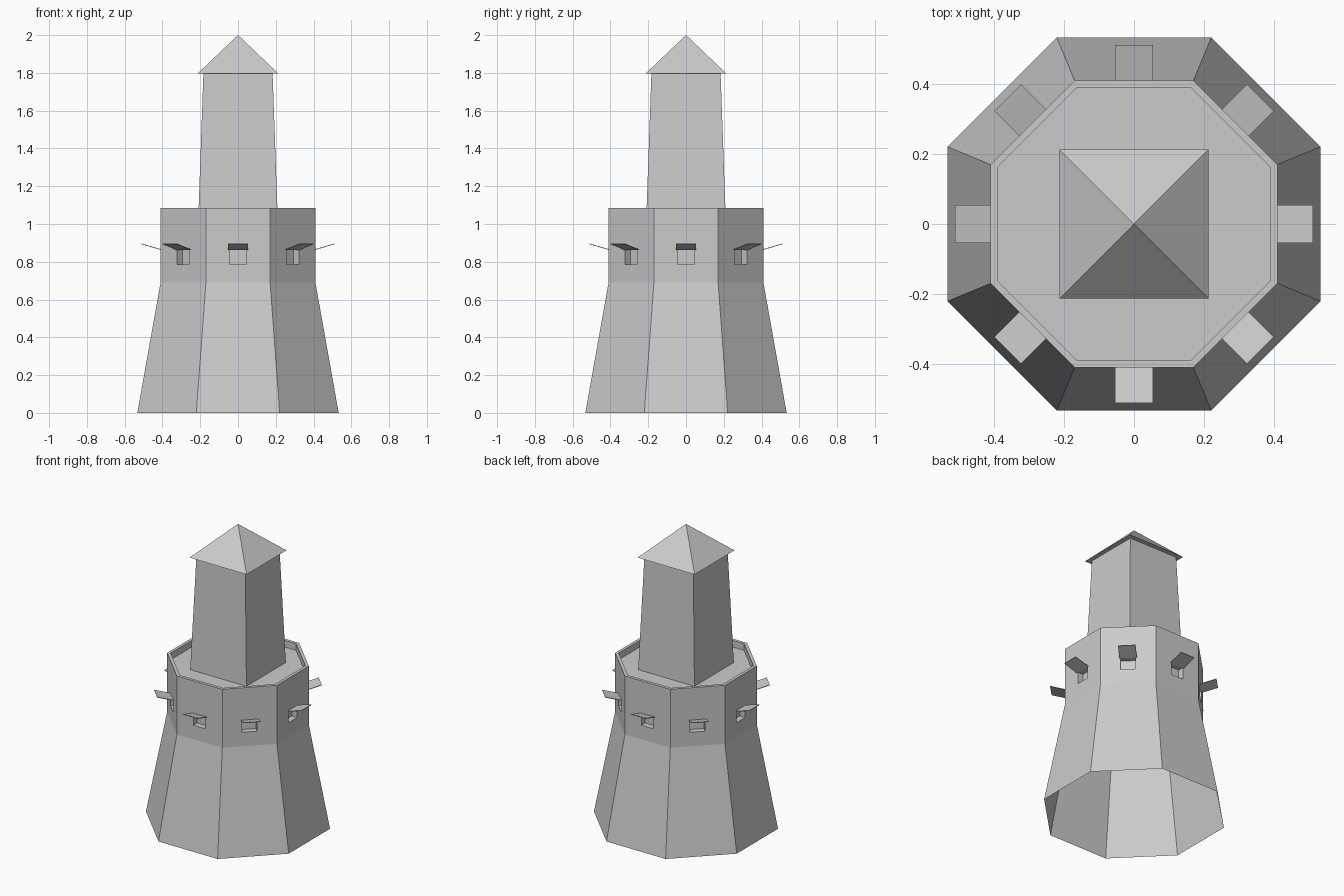
import bpy, bmesh, math
from mathutils import Matrix, Vector

cube = bpy.data.objects.get("Cube")
if cube:
    bpy.data.objects.remove(cube, do_unlink=True)

stone = bpy.data.materials.new("pale_grey_stone")
stone.use_nodes = True
GREY = (0.6, 0.6, 0.6, 1)
stone.diffuse_color = GREY
stone.node_tree.nodes["Principled BSDF"].inputs["Base Color"].default_value = GREY

SIDES = 8
FLARE = math.tan(math.pi / SIDES)      # half side length per unit of apothem
BASE, WALL, PARAPET = 0.533, 0.41, 0.39  # apothems
WAIST, DECK, RIM = 0.69, 1.04, 1.085     # heights
WIN, SILL, HEAD, RECESS = 0.046, 0.785, 0.866, 0.04


def finish(name, bm):
    bmesh.ops.remove_doubles(bm, verts=bm.verts, dist=0.0002)
    bmesh.ops.recalc_face_normals(bm, faces=bm.faces)
    mesh = bpy.data.meshes.new(name)
    bm.to_mesh(mesh)
    bm.free()
    mesh.materials.append(stone)
    obj = bpy.data.objects.new(name, mesh)
    bpy.context.collection.objects.link(obj)
    return obj


def quad(bm, turn, corners):
    """Add a face from (along wall, outward, up) corners turned to one side."""
    return bm.faces.new([bm.verts.new(turn @ Vector((u, -r, z))) for u, r, z in corners])


def band(bm, turn, r0, z0, r1, z1):
    """One side of an octagonal ring between two apothems and heights."""
    a, b = r0 * FLARE, r1 * FLARE
    quad(bm, turn, [(-a, r0, z0), (a, r0, z0), (b, r1, z1), (-b, r1, z1)])


def frustum(name, r0, z0, r1, z1):
    """Square tapering block, given half widths and heights."""
    bm = bmesh.new()
    bmesh.ops.create_cone(bm, cap_ends=True, segments=4,
                          radius1=r0 * math.sqrt(2), radius2=r1 * math.sqrt(2), depth=z1 - z0,
                          matrix=Matrix.Translation((0, 0, (z0 + z1) / 2))
                          @ Matrix.Rotation(math.pi / 4, 4, 'Z'))
    return finish(name, bm)


turns = [Matrix.Rotation(i * 2 * math.pi / SIDES, 4, 'Z') for i in range(SIDES)]

# Flared base, open underneath
bm = bmesh.new()
for t in turns:
    band(bm, t, BASE, 0, WALL, WAIST)
finish("flared_base", bm)

# Upper wall with a recessed window in every side
bm = bmesh.new()
half = WALL * FLARE
us = [-half, -WIN, WIN, half]
zs = [WAIST, SILL, HEAD, RIM]
opening = [(-WIN, SILL), (WIN, SILL), (WIN, HEAD), (-WIN, HEAD)]
for t in turns:
    for i in range(3):
        for j in range(3):
            if (i, j) != (1, 1):
                quad(bm, t, [(us[i], WALL, zs[j]), (us[i + 1], WALL, zs[j]),
                             (us[i + 1], WALL, zs[j + 1]), (us[i], WALL, zs[j + 1])])
    back = WALL - RECESS
    for (u0, z0), (u1, z1) in zip(opening, opening[1:] + opening[:1]):
        quad(bm, t, [(u0, WALL, z0), (u1, WALL, z1), (u1, back, z1), (u0, back, z0)])
    quad(bm, t, [(u, back, z) for u, z in opening])
    # Parapet top and inner face
    band(bm, t, WALL, RIM, PARAPET, RIM)
    band(bm, t, PARAPET, RIM, PARAPET, DECK)
finish("upper_wall", bm)

# Roof deck inside the parapet
bm = bmesh.new()
corner = Vector((PARAPET * FLARE, -PARAPET, DECK))
bm.faces.new([bm.verts.new(t @ corner) for t in turns])
finish("roof_deck", bm)

# Thin shutters propped open above the windows
for n, t in enumerate(turns):
    bm = bmesh.new()
    w, thick = 0.054, 0.004
    plate = quad(bm, t, [(-w, WALL, HEAD - 0.003), (w, WALL, HEAD - 0.003),
                         (w, 0.511, 0.893), (-w, 0.511, 0.893)])
    grown = bmesh.ops.extrude_face_region(bm, geom=[plate], use_keep_orig=True)
    top = [v for v in grown["geom"] if isinstance(v, bmesh.types.BMVert)]
    bmesh.ops.translate(bm, verts=top, vec=(0, 0, thick))
    finish(f"window_shutter_{n + 1}", bm)

# Square tower and its pyramid roof
frustum("tower", 0.21, DECK, 0.183, 1.797)
frustum("tower_roof", 0.213, 1.797, 0, 2.0)
